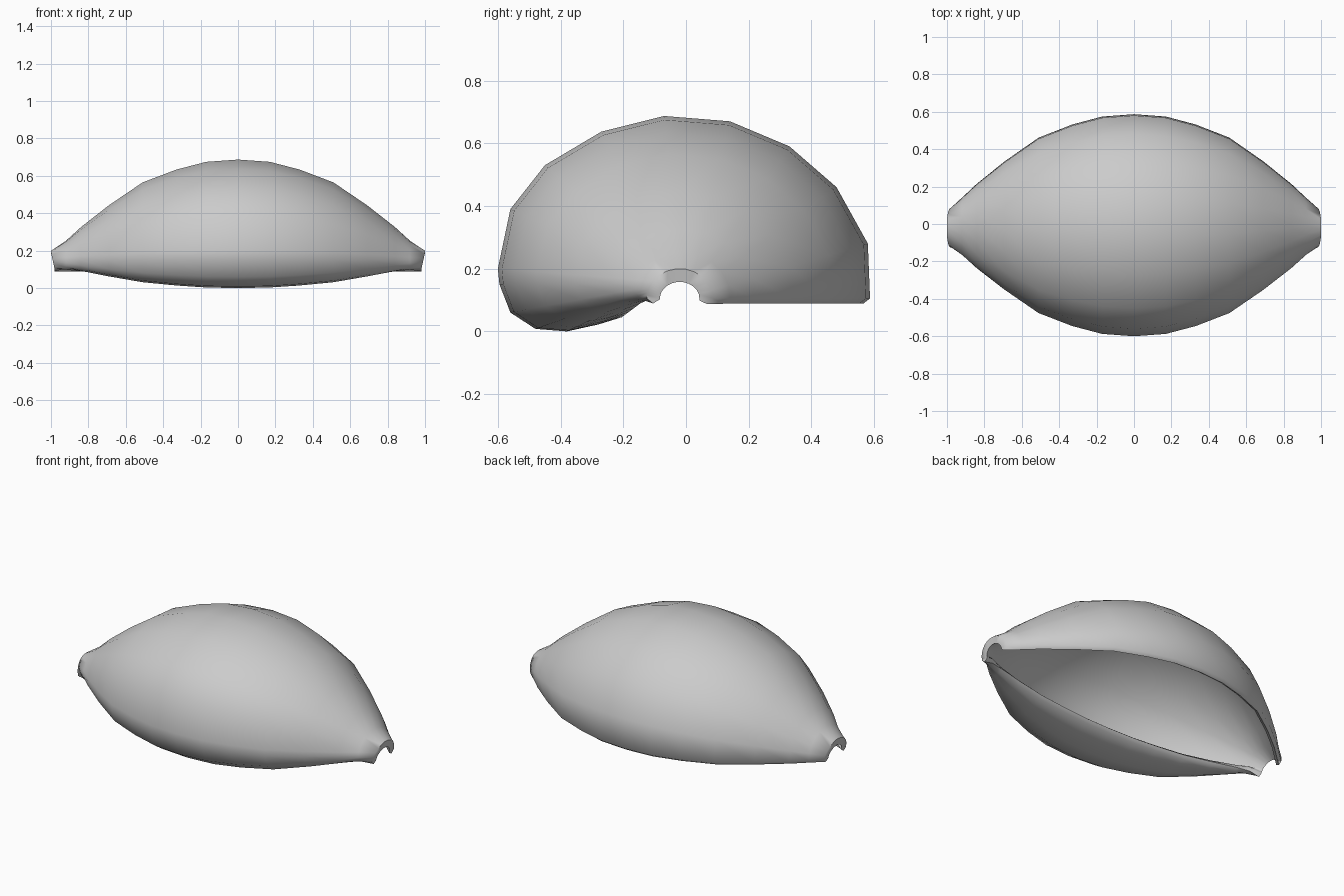
import bpy, bmesh, math
from mathutils import Vector

cube = bpy.data.objects.get("Cube")
if cube:
    bpy.data.objects.remove(cube, do_unlink=True)

THICKNESS = 0.042

# Widest cross-section (y, z), from the back lip over the top to the curled front lip
MIDDLE = [(0.587, 0.105), (0.58, 0.28), (0.48, 0.46), (0.33, 0.59), (0.14, 0.67),
          (-0.07, 0.687), (-0.27, 0.637), (-0.45, 0.53), (-0.56, 0.39), (-0.6, 0.2),
          (-0.595, 0.15), (-0.56, 0.06), (-0.48, 0.008), (-0.38, 0.0),
          (-0.28, 0.022), (-0.205, 0.045)]
COUNT = len(MIDDLE)

# Half-length stations: distance from the centre and how far the shell swells there
STATIONS = [(0, 1), (0.17, 0.975), (0.33, 0.89), (0.51, 0.75), (0.69, 0.5),
            (0.84, 0.26), (0.92, 0.11), (1, 0)]


def end_angle(i):
    """Spread the points evenly over the arch, tighter along the curled lip."""
    if i <= 9:
        return math.radians(16 * i)
    return math.radians(144 + 6 * (i - 9))


def outer_profile(swell):
    points = []
    for i, (y, z) in enumerate(MIDDLE):
        a = end_angle(i)
        small = Vector((-0.02 + 0.105 * math.cos(a), 0.105 + 0.095 * math.sin(a)))
        points.append(small.lerp(Vector((y, z)), swell))
    return points


def wall_section(swell):
    """Closed section: outer wall, front lip, inner wall, back lip."""
    outer = outer_profile(swell)
    inner, tangents = [], []
    for i, p in enumerate(outer):
        t = (outer[min(i + 1, COUNT - 1)] - outer[max(i - 1, 0)]).normalized()
        tangents.append(t)
        inner.append(p + Vector((-t.y, t.x)) * THICKNESS)
    bulge = THICKNESS * 0.35
    front_lip = (outer[-1] + inner[-1]) / 2 + tangents[-1] * bulge
    back_lip = (outer[0] + inner[0]) / 2 - tangents[0] * bulge
    return outer + [front_lip] + inner[::-1] + [back_lip]


# Loft the shell wall from one tip to the other
stations = [(-x, s) for x, s in reversed(STATIONS[1:])] + STATIONS
bm = bmesh.new()
rings = []
for x, swell in stations:
    ring = []
    for y, z in wall_section(swell):
        # The tips bow outwards slightly at the top
        bow = 0.02 * (1 - min(1, max(0, (z - 0.1) / 0.09))) if swell == 0 else 0
        ring.append(bm.verts.new((x - math.copysign(bow, x), y, z)))
    rings.append(ring)

size = len(rings[0])
for a, b in zip(rings, rings[1:]):
    for j in range(size):
        k = (j + 1) % size
        bm.faces.new((a[j], a[k], b[k], b[j]))

# Close the wall thickness at both open tips
for ring in (rings[0], rings[-1]):
    for j in range(COUNT - 1):
        bm.faces.new((ring[j], ring[j + 1], ring[2 * COUNT - j - 1], ring[2 * COUNT - j]))
    bm.faces.new(ring[COUNT - 1:COUNT + 2])
    bm.faces.new((ring[-2], ring[-1], ring[0]))

bmesh.ops.recalc_face_normals(bm, faces=bm.faces)
mesh = bpy.data.meshes.new("shell")
bm.to_mesh(mesh)
bm.free()

shell = bpy.data.objects.new("shell", mesh)
bpy.context.collection.objects.link(shell)
bpy.context.view_layer.objects.active = shell
shell.select_set(True)
bpy.ops.object.shade_smooth_by_angle(angle=math.radians(65))
